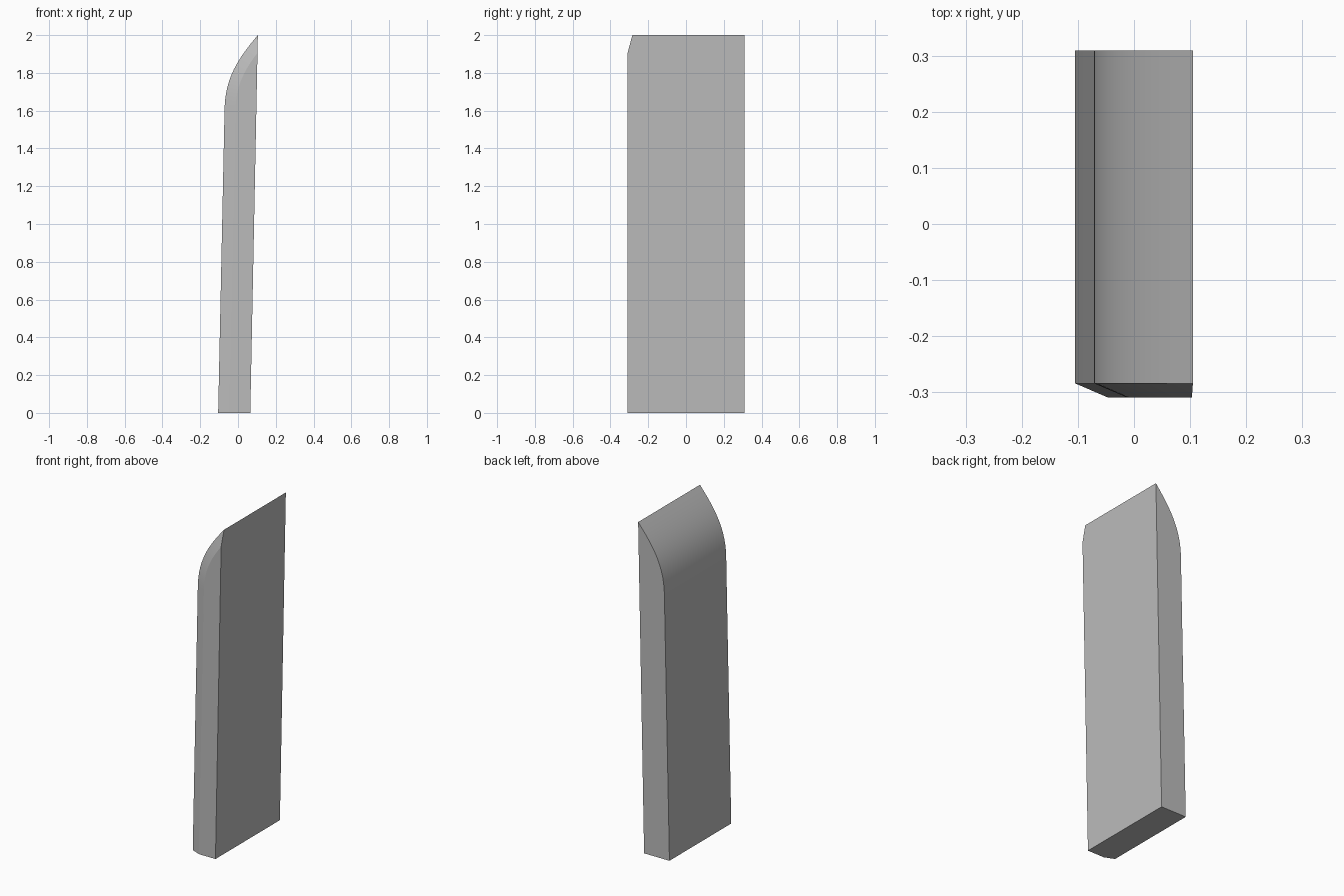
import bpy
import bmesh
import math
from mathutils import Vector

cube = bpy.data.objects.get("Cube")
if cube:
    bpy.data.objects.remove(cube)

HALF_DEPTH = 0.309
BEVEL_DEPTH = 0.025
BEVEL_WIDTH = 0.058
STEPS = 20

# Single flat colour
grey = bpy.data.materials.new("plain grey")
grey.use_nodes = True
colour = (0.5, 0.5, 0.5, 1)
grey.diffuse_color = colour
grey.node_tree.nodes["Principled BSDF"].inputs["Base Color"].default_value = colour

# Outer edge in x and z: leaning straight run, then a curve to the tip
base, start = Vector((-0.105, 0)), Vector((-0.071, 1.61))
handle_a, handle_b, tip = Vector((-0.067, 1.77)), Vector((-0.005, 1.87)), Vector((0.105, 2))
right_foot = Vector((0.065, 0))


def bezier(t):
    s = 1 - t
    return start * s**3 + handle_a * 3 * s * s * t + handle_b * 3 * s * t * t + tip * t**3


edge = [base - (start - base) * 0.1]
edge += [bezier(i / STEPS) for i in range(STEPS + 1)]
edge.append(tip + (tip - handle_b).normalized() * 0.3)


def inset(points, width):
    moved = []
    for i, p in enumerate(points):
        along = (points[min(i + 1, len(points) - 1)] - points[max(i - 1, 0)]).normalized()
        if i == 1:
            along = (start - base).normalized()
        moved.append(p + Vector((along.y, -along.x)) * width)
    return moved


# Slab with one bevelled outer edge, built oversize
bm = bmesh.new()


def ring(points, y):
    corners = [Vector((0.5, points[-1].y)), Vector((0.5, points[0].y))]
    return [bm.verts.new((p.x, y, p.y)) for p in points + corners]


rings = [
    ring(edge, HALF_DEPTH),
    ring(edge, BEVEL_DEPTH - HALF_DEPTH),
    ring(inset(edge, BEVEL_WIDTH), -HALF_DEPTH),
]
for a, b in zip(rings, rings[1:]):
    for i in range(len(a)):
        j = (i + 1) % len(a)
        bm.faces.new((a[i], a[j], b[j], b[i]))
bm.faces.new(rings[0])
bm.faces.new(rings[-1])


# Trim to the flat foot and the leaning right face
def trim(point, normal):
    cut = bmesh.ops.bisect_plane(
        bm, geom=bm.verts[:] + bm.edges[:] + bm.faces[:],
        plane_co=point, plane_no=normal, clear_outer=True)
    rim = [e for e in cut["geom_cut"] if isinstance(e, bmesh.types.BMEdge)]
    bmesh.ops.contextual_create(bm, geom=rim)


lean = tip - right_foot
trim((0, 0, 0), (0, 0, -1))
trim((right_foot.x, 0, right_foot.y), (lean.y, 0, -lean.x))
bmesh.ops.remove_doubles(bm, verts=bm.verts[:], dist=0.0001)
bmesh.ops.recalc_face_normals(bm, faces=bm.faces[:])

mesh = bpy.data.meshes.new("curved_top_slab")
bm.to_mesh(mesh)
bm.free()
mesh.materials.append(grey)
slab = bpy.data.objects.new("curved_top_slab", mesh)
bpy.context.collection.objects.link(slab)

# Smooth the curve, keep the corners sharp
bpy.ops.object.select_all(action="DESELECT")
slab.select_set(True)
bpy.context.view_layer.objects.active = slab
bpy.ops.object.shade_smooth_by_angle(angle=math.radians(20))
